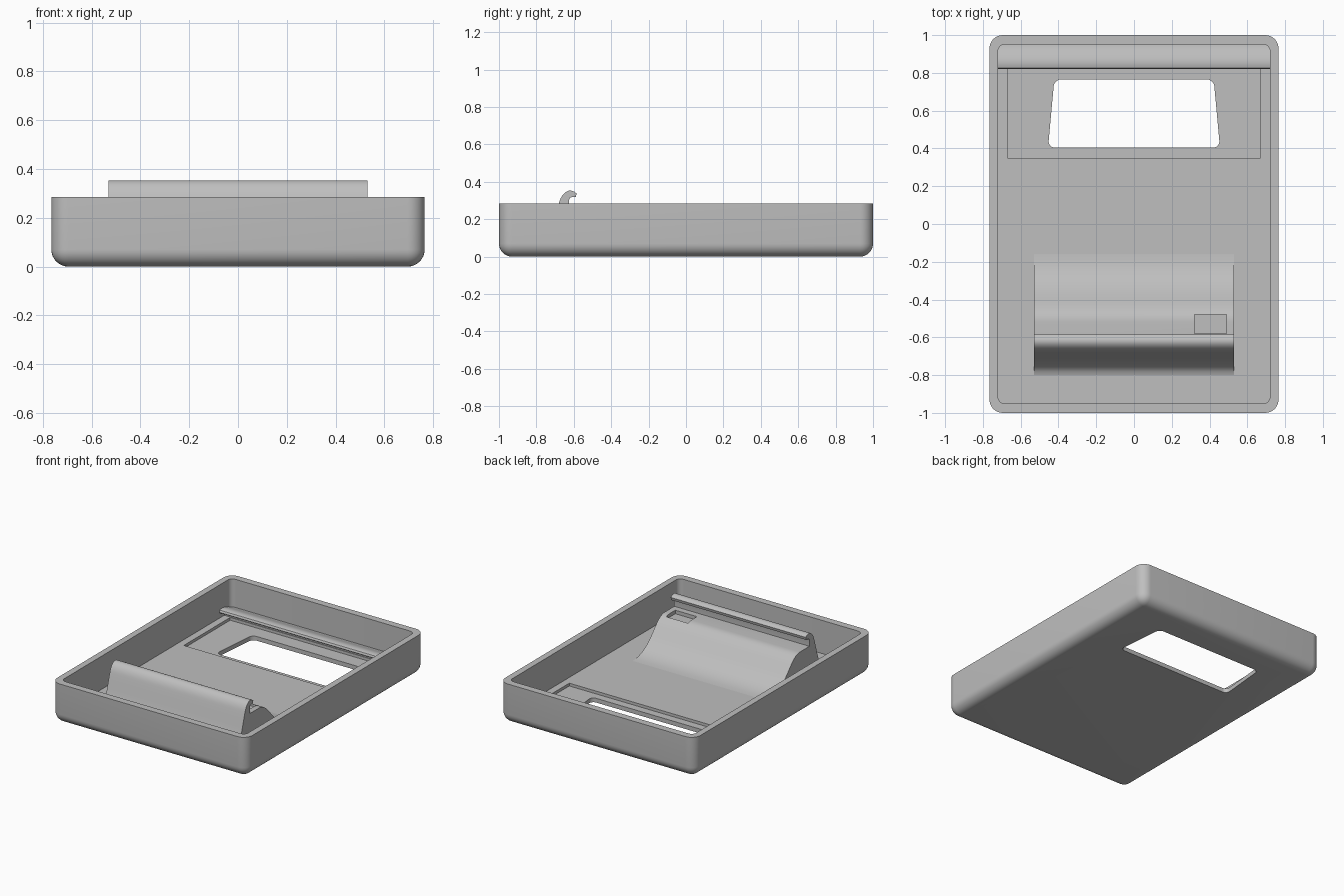
import bpy, bmesh
from mathutils import Vector
from mathutils.geometry import interpolate_bezier

if "Cube" in bpy.data.objects:
    bpy.data.objects.remove(bpy.data.objects["Cube"])

grey = bpy.data.materials.new("plain grey")
grey.use_nodes = True
grey.diffuse_color = (0.52, 0.52, 0.52, 1)
grey.node_tree.nodes["Principled BSDF"].inputs["Base Color"].default_value = grey.diffuse_color

FLOOR, RIM = 0.05, 0.285


def finish(bm, name):
    bmesh.ops.recalc_face_normals(bm, faces=bm.faces)
    mesh = bpy.data.meshes.new(name)
    bm.to_mesh(mesh)
    bm.free()
    ob = bpy.data.objects.new(name, mesh)
    mesh.materials.append(grey)
    bpy.context.collection.objects.link(ob)
    return ob


def prism(name, points, direction, radius=0.0, round_base=False):
    """Extrude a closed outline, rounding the side edges and optionally the base."""
    bm = bmesh.new()
    base = bm.faces.new([bm.verts.new(p) for p in points])
    base_edges = set(base.edges)
    out = bmesh.ops.extrude_face_region(bm, geom=[base], use_keep_orig=True)
    top = [v for v in out["geom"] if isinstance(v, bmesh.types.BMVert)]
    bmesh.ops.translate(bm, vec=direction, verts=top)
    bmesh.ops.recalc_face_normals(bm, faces=bm.faces)
    if radius:
        tops = set(top)
        edges = [e for e in bm.edges if (e.verts[0] in tops) != (e.verts[1] in tops)]
        if round_base:
            edges += list(base_edges)
        bmesh.ops.bevel(bm, geom=edges, offset=radius, segments=8,
                        profile=0.5, affect='EDGES')
    return finish(bm, name)


def block(name, x0, x1, y0, y1, z0, z1, radius=0.0, round_base=False):
    pts = [(x0, y0, z0), (x1, y0, z0), (x1, y1, z0), (x0, y1, z0)]
    return prism(name, pts, Vector((0, 0, z1 - z0)), radius, round_base)


def across(name, profile, half_width):
    """Extrude a (y, z) profile across the width."""
    pts = [(-half_width, y, z) for y, z in profile]
    return prism(name, pts, Vector((2 * half_width, 0, 0)))


def curve(a, b, c, d, n=12):
    pts = interpolate_bezier(*[Vector((p[0], p[1], 0)) for p in (a, b, c, d)], n)
    return [(p.x, p.y) for p in pts]


def activate(ob):
    bpy.ops.object.select_all(action='DESELECT')
    ob.select_set(True)
    bpy.context.view_layer.objects.active = ob


def cut(target, cutter):
    mod = target.modifiers.new("cut", 'BOOLEAN')
    mod.operation, mod.solver, mod.object = 'DIFFERENCE', 'EXACT', cutter
    activate(target)
    bpy.ops.object.modifier_apply(modifier=mod.name)
    bpy.data.objects.remove(cutter)


# Open tray with rounded corners and base
tray = block("tray", -0.765, 0.765, -1, 1, 0, RIM, 0.07, True)
cut(tray, block("cavity", -0.72, 0.72, -0.95, 0.95, FLOOR, 0.5, 0.035))

# Shallow recess and tapered window in the floor
cut(tray, block("recess", -0.67, 0.67, 0.35, 0.87, 0.03, 0.2))
window = [(-0.455, 0.405, -0.1), (0.455, 0.405, -0.1),
          (0.422, 0.765, -0.1), (-0.422, 0.765, -0.1)]
cut(tray, prism("window", window, Vector((0, 0, 0.3)), 0.035))

# Front clip: curved outer wall, hooked lip, flat seat and sweeping ramp
front = curve((-0.80, FLOOR), (-0.73, 0.06), (-0.71, 0.20), (-0.68, RIM))
hook = curve((-0.68, RIM), (-0.665, 0.34), (-0.625, 0.375), (-0.585, 0.338))
under = curve((-0.59, 0.318), (-0.61, 0.32), (-0.625, 0.32), (-0.625, 0.30), 6)
ramp = curve((-0.52, 0.26), (-0.40, 0.26), (-0.38, 0.06), (-0.16, FLOOR), 20)
profile = ([(-0.80, 0.04)] + front + hook[1:] + under
           + [(-0.625, 0.26)] + ramp + [(-0.16, 0.04)])
clip = across("front_clip", profile, 0.53)
cut(clip, block("notch", 0.32, 0.49, -0.58, -0.48, 0.235, 0.29))

# Rounded catch rail along the rear wall
lip = curve((0.955, 0.085), (0.92, 0.085), (0.87, 0.125), (0.825, 0.105), 10)
nose = curve((0.82, 0.098), (0.815, 0.085), (0.83, 0.08), (0.86, 0.08), 6)
rail = across("rear_catch_rail", [(0.955, 0.04)] + lip + nose + [(0.875, 0.07), (0.875, 0.025), (0.955, 0.025)], 0.722)

for ob in (tray, clip, rail):
    activate(ob)
    bpy.ops.object.shade_smooth_by_angle(angle=0.6)
